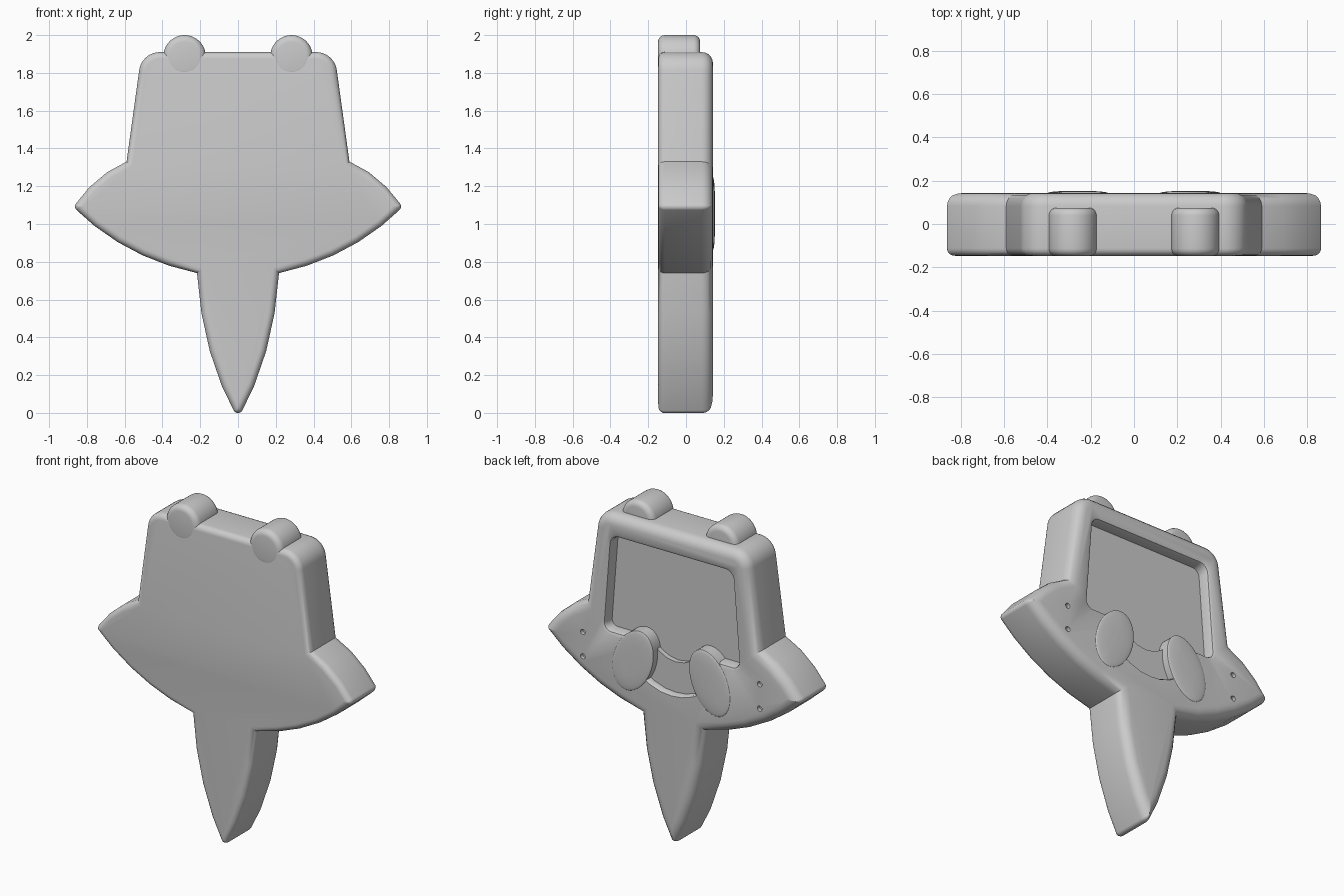
import bpy, bmesh, math
from mathutils import Vector

cube = bpy.data.objects.get("Cube")
if cube:
    bpy.data.objects.remove(cube)

grey = bpy.data.materials.new("plain_grey")
grey.use_nodes = True
grey.diffuse_color = (0.6, 0.6, 0.6, 1)
grey.node_tree.nodes["Principled BSDF"].inputs["Base Color"].default_value = (0.6, 0.6, 0.6, 1)

BACK, FRONT = 0.143, -0.147


def curve(a, c, b, n):
    """Inner points of a quadratic curve from a to b, as (x, z, fillet)."""
    a, b, c = Vector(a), Vector(b), Vector(c)
    pts = []
    for i in range(1, n):
        t = i / n
        p = a * (1 - t) ** 2 + c * 2 * t * (1 - t) + b * t * t
        pts.append((p.x, p.y, 0))
    return pts


def mirrored(half):
    """Close a right half outline, running from bottom to top."""
    return half + [(-x, z, r) for x, z, r in reversed(half) if x > 0]


def ellipse(cx, cz, rx, rz, tilt=0, n=48):
    pts = []
    for i in range(n):
        a = math.tau * i / n
        x, z = rx * math.cos(a), rz * math.sin(a)
        pts.append((cx + x * math.cos(tilt) - z * math.sin(tilt),
                    cz + x * math.sin(tilt) + z * math.cos(tilt), 0))
    return pts


def ring(outline, d):
    """Outline moved inward by d, with its marked corners filleted."""
    flat = [Vector((x, z)) for x, z, r in outline]
    count = len(flat)
    moved = []
    for i, p in enumerate(flat):
        e1 = (p - flat[i - 1]).normalized()
        e2 = (flat[(i + 1) % count] - p).normalized()
        n1, n2 = Vector((-e1.y, e1.x)), Vector((-e2.y, e2.x))
        moved.append(p + (n1 + n2) * d / (1 + n1.dot(n2)))
    result = []
    for i, p in enumerate(moved):
        r = outline[i][2]
        if not r:
            result.append(p)
            continue
        r = max(r - d, 0.002)
        u = (moved[i - 1] - p).normalized()
        v = (moved[(i + 1) % count] - p).normalized()
        h = u.angle(v) / 2
        c = p + (u + v).normalized() * r / math.sin(h)
        s, e = p + u * r / math.tan(h) - c, p + v * r / math.tan(h) - c
        result += [c + s.lerp(e, k / 8).normalized() * r for k in range(9)]
    return result


def loft(name, outline, levels):
    """Solid through insets of an outline at the given (y, inset) levels."""
    bm = bmesh.new()
    rings = [[bm.verts.new((p.x, y, p.y)) for p in ring(outline, d)] for y, d in levels]
    for a, b in zip(rings, rings[1:]):
        for i in range(len(a)):
            j = (i + 1) % len(a)
            bm.faces.new((a[i], a[j], b[j], b[i]))
    bm.faces.new(rings[0])
    bm.faces.new(rings[-1])
    bmesh.ops.recalc_face_normals(bm, faces=bm.faces)
    mesh = bpy.data.meshes.new(name)
    bm.to_mesh(mesh)
    bm.free()
    mesh.materials.append(grey)
    ob = bpy.data.objects.new(name, mesh)
    bpy.context.collection.objects.link(ob)
    return ob


def rounded(y0, y1, r0, r1, steps=5):
    """Levels of a slab with rounded front and back rims."""
    q = [i / steps * math.pi / 2 for i in range(steps + 1)]
    return ([(y0 + r0 * (1 - math.sin(a)), r0 * (1 - math.cos(a))) for a in q[::-1]]
            + [(y1 - r1 * (1 - math.sin(a)), r1 * (1 - math.cos(a))) for a in q])


def activate(ob):
    bpy.ops.object.select_all(action='DESELECT')
    ob.select_set(True)
    bpy.context.view_layer.objects.active = ob


def smooth(ob):
    activate(ob)
    bpy.ops.object.shade_smooth_by_angle(angle=math.radians(35))


# Body: pointed tail, side wings and tapered head in one slab
tail, notch, wing, neck = (0, -0.033), (0.217, 0.74), (0.873, 1.09), (0.59, 1.33)
half = [(*tail, 0.025)]
half += curve(tail, (0.19, 0.3), notch, 4) + [(*notch, 0)]
half += curve(notch, (0.6, 0.82), wing, 5) + [(*wing, 0.025)]
half += curve(wing, (0.75, 1.265), neck, 3) + [(*neck, 0)]
half += [(0.51, 1.91, 0.11)]
body = loft("body", mirrored(half), rounded(FRONT, BACK, 0.035, 0.06))

# Cutters: face recess, mouth band and cheek dots on the back
recess = [(0, 1.1, 0), (0.06, 1.11, 0), (0.11, 1.135, 0), (0.16, 1.18, 0), (0.21, 1.195, 0),
          (0.455, 1.195, 0.04), (0.41, 1.775, 0.05)]
mouth = [(0, 0.915, 0), (0.07, 0.922, 0), (0.14, 0.945, 0), (0.22, 0.99, 0), (0.22, 1.15, 0)]


def flared(floor):
    return [(floor, 0), (BACK - 0.025, 0), (BACK - 0.007, -0.007),
            (BACK, -0.022), (BACK + 0.02, -0.022)]


cutters = [loft("recess_cutter", mirrored(recess), flared(0.07)),
           loft("mouth_cutter", mirrored(mouth), [(0.1, 0), (BACK - 0.01, 0), (BACK + 0.02, -0.02)])]
for side in (1, -1):
    for z in (1.14, 0.99):
        cutters.append(loft("dot_cutter", ellipse(side * 0.6, z, 0.016, 0.016, n=16),
                            [(0.12, 0), (BACK + 0.02, 0)]))
for cutter in cutters:
    cutter.hide_render = True
    mod = body.modifiers.new("cut", 'BOOLEAN')
    mod.operation = 'DIFFERENCE'
    mod.solver = 'EXACT'
    mod.object = cutter
    activate(body)
    bpy.ops.object.modifier_apply(modifier=mod.name)
    bpy.data.objects.remove(cutter)
smooth(body)

# Round bumps on the head and domed oval eyes
for side, label in ((1, "left"), (-1, "right")):
    smooth(loft(label + "_bump", ellipse(side * 0.283, 1.888, 0.112, 0.112),
                rounded(FRONT - 0.001, 0.075, 0.035, 0.035)))
    dome = [(BACK + 0.01 * math.sin(a), 0.115 * (1 - math.cos(a)))
            for a in (math.radians(10 * i) for i in range(9))]
    smooth(loft(label + "_eye", ellipse(side * 0.26, 1.055, 0.125, 0.2, side * math.radians(22)),
                [(0.05, 0)] + dome))
